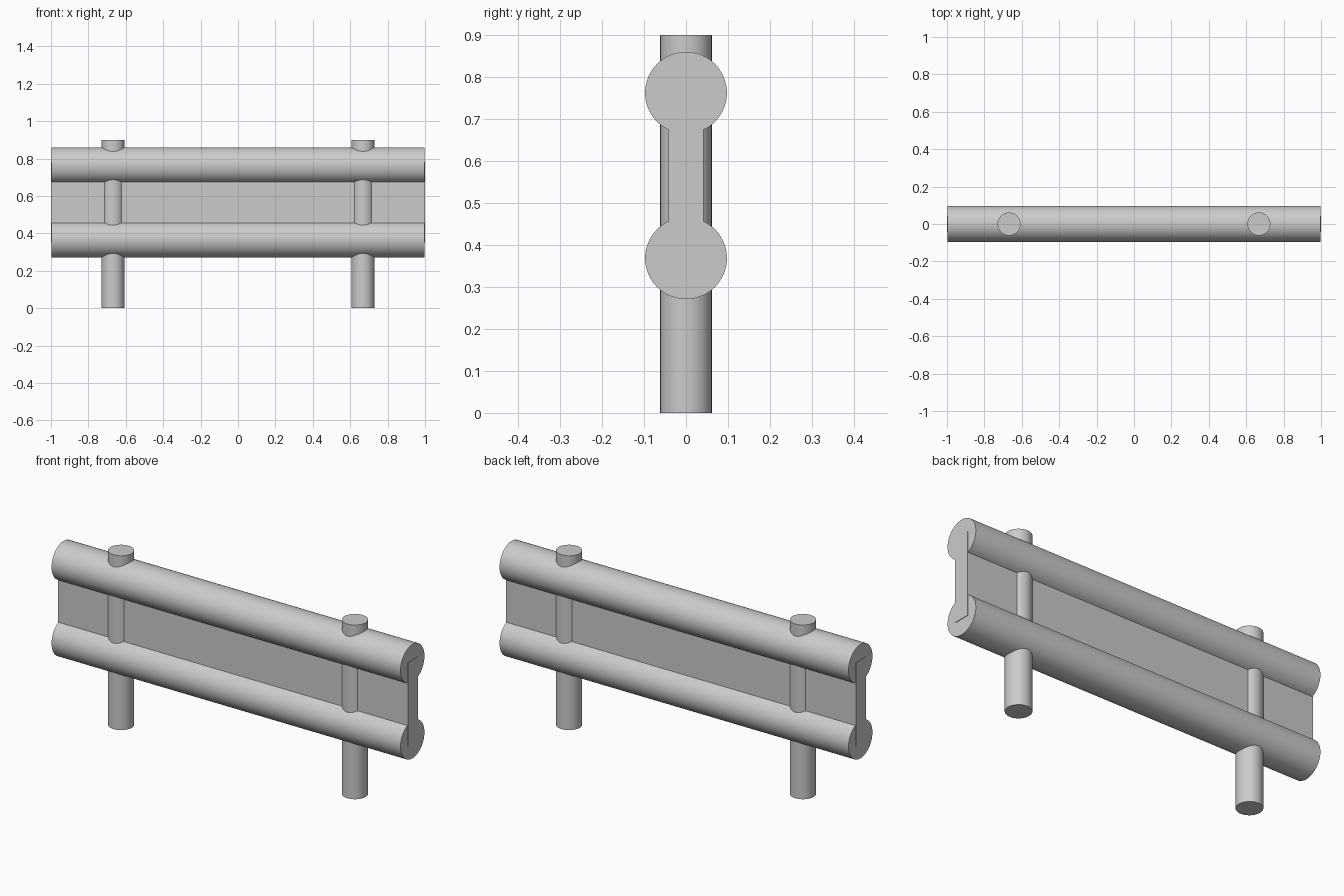
import bpy
import math

if "Cube" in bpy.data.objects:
    bpy.data.objects.remove(bpy.data.objects["Cube"])

grey = bpy.data.materials.new("light_grey")
grey.diffuse_color = (0.6, 0.6, 0.6, 1)
grey.use_nodes = True
grey.node_tree.nodes["Principled BSDF"].inputs["Base Color"].default_value = grey.diffuse_color


def finish(name):
    obj = bpy.context.object
    obj.name = name
    obj.data.materials.append(grey)
    return obj


def cylinder(name, radius, length, location, along_x=False):
    rotation = (0, math.pi / 2, 0) if along_x else (0, 0, 0)
    bpy.ops.mesh.primitive_cylinder_add(
        vertices=64, radius=radius, depth=length,
        location=location, rotation=rotation)
    bpy.ops.object.shade_smooth_by_angle(angle=math.radians(30))
    return finish(name)


# Round rails running the full length
cylinder("upper_rail", 0.0975, 1.994, (0, 0, 0.7625), True)
cylinder("lower_rail", 0.0975, 1.994, (0, 0, 0.3685), True)

# Flat panel between the rails, standing slightly proud at both ends
bpy.ops.mesh.primitive_cube_add(size=1, location=(0, 0, 0.5655))
panel = finish("centre_panel")
panel.scale = (2.0, 0.084, 0.43)

# Upright posts passing through both rails
for side, x in (("left", -0.668), ("right", 0.668)):
    cylinder(side + "_post", 0.0615, 0.9, (x, 0, 0.45))
